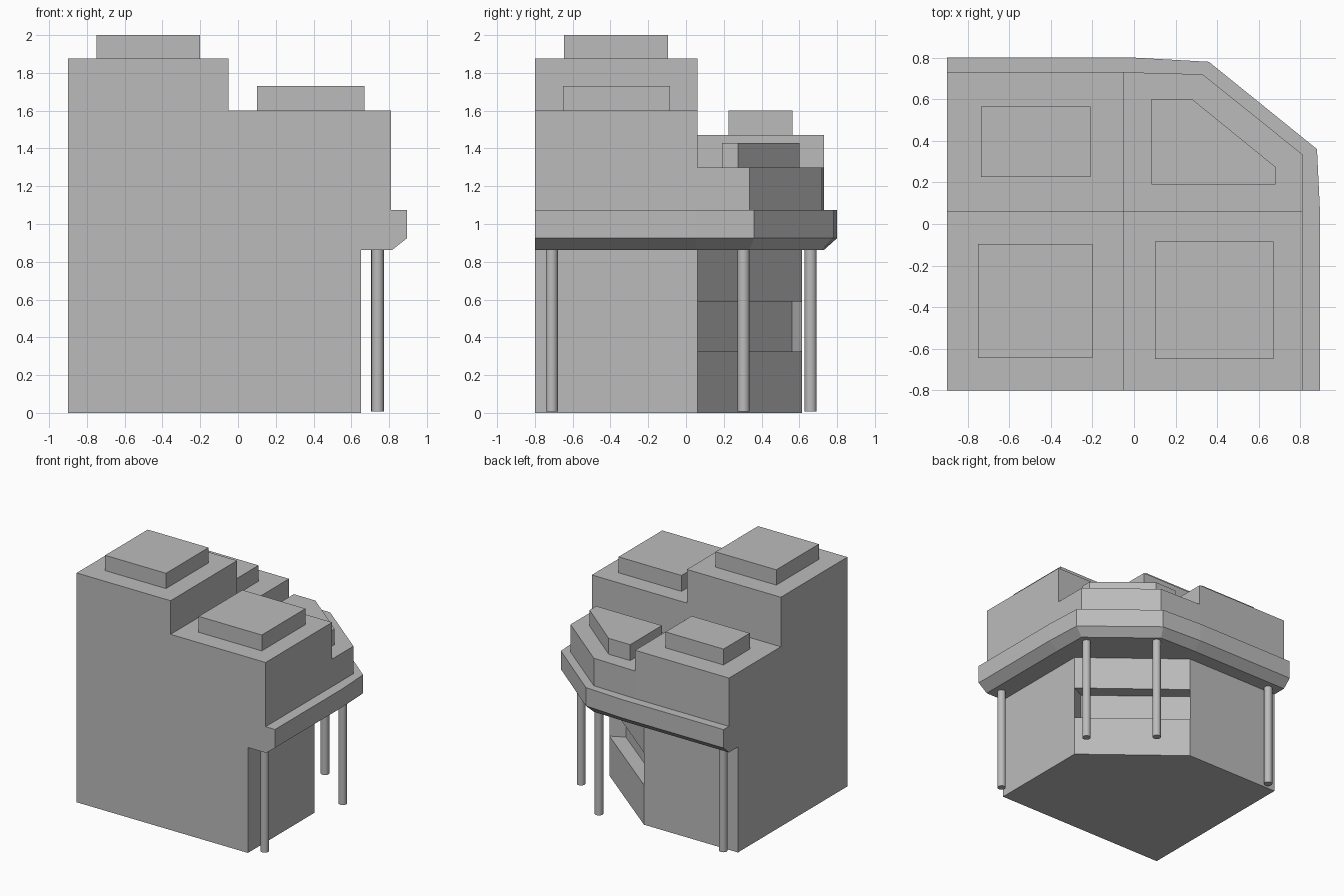
import bpy
import bmesh

cube = bpy.data.objects.get("Cube")
if cube:
    bpy.data.objects.remove(cube, do_unlink=True)

grey = bpy.data.materials.new("plain_grey")
grey.use_nodes = True
COLOUR = (0.5, 0.5, 0.5, 1)
grey.diffuse_color = COLOUR
grey.node_tree.nodes["Principled BSDF"].inputs["Base Color"].default_value = COLOUR


def loft(name, layers):
    """Solid through stacked outlines, given as (height, outline) from the bottom up."""
    bm = bmesh.new()
    rings = [[bm.verts.new((x, y, z)) for x, y in outline] for z, outline in layers]
    bm.faces.new(rings[0][::-1])
    bm.faces.new(rings[-1])
    for low, high in zip(rings, rings[1:]):
        n = len(low)
        for i in range(n):
            j = (i + 1) % n
            bm.faces.new((low[i], low[j], high[j], high[i]))
    # Flush sides of stacked outlines stay flat
    bmesh.ops.recalc_face_normals(bm, faces=bm.faces)
    mesh = bpy.data.meshes.new(name)
    bm.to_mesh(mesh)
    bm.free()
    mesh.materials.append(grey)
    obj = bpy.data.objects.new(name, mesh)
    bpy.context.collection.objects.link(obj)
    return obj


def prism(name, outline, z0, z1):
    return loft(name, [(z0, outline), (z1, outline)])


def rect(x0, x1, y0, y1):
    return [(x0, y0), (x1, y0), (x1, y1), (x0, y1)]


LEFT, FRONT = -0.9, -0.8        # flush party walls
MID_X, MID_Y = -0.05, 0.06      # lines dividing the four roof levels
SIDE, BACK = 0.81, 0.73         # upper storey street walls


# Ground floor with cut corner and a recessed counter
def ground_outline(dx=0, dy=0):
    corner = [(0.65, MID_Y), (MID_X, 0.615)]
    if dx or dy:
        a, b = corner
        corner = [a, (a[0] + dx, a[1] + dy), (b[0] + dx, b[1] + dy), b]
    return [(LEFT, FRONT), (0.65, FRONT)] + corner + [(LEFT, 0.615)]


prism("ground_floor_base", ground_outline(), 0, 0.325)
prism("ground_floor_counter", ground_outline(-0.11, -0.055), 0.325, 0.59)
prism("ground_floor_top", ground_outline(), 0.59, 0.87)

# Canopy band with chamfered underside
canopy_outer = [(LEFT, FRONT), (0.895, FRONT), (0.895, 0.05), (0.88, 0.36),
                (0.36, 0.78), (0, 0.8), (LEFT, 0.8)]
canopy_inner = [(LEFT, FRONT), (0.815, FRONT), (0.815, 0.05), (0.81, 0.335),
                (0.33, 0.72), (0, BACK), (LEFT, BACK)]
loft("canopy", [(0.862, canopy_inner), (0.925, canopy_outer), (1.075, canopy_outer)])

# Upper storey in four stepped blocks
prism("front_left_block", rect(LEFT, MID_X, FRONT, MID_Y), 1.07, 1.875)
prism("front_right_block", rect(MID_X, SIDE, FRONT, MID_Y), 1.07, 1.6)
prism("back_left_block", rect(LEFT, MID_X, MID_Y, BACK), 1.07, 1.47)
prism("back_corner_block", [(MID_X, MID_Y), (SIDE, MID_Y), (SIDE, 0.335),
                            (0.33, 0.72), (MID_X, BACK)], 1.07, 1.3)

# Raised roof slabs
prism("front_left_roof_slab", rect(-0.75, -0.2, -0.645, -0.095), 1.87, 2.0)
prism("front_right_roof_slab", rect(0.1, 0.67, -0.65, -0.085), 1.59, 1.73)
prism("back_left_roof_slab", rect(-0.735, -0.21, 0.225, 0.565), 1.46, 1.6)
prism("back_corner_roof_slab", [(0.085, 0.19), (0.68, 0.19), (0.68, 0.275),
                                (0.28, 0.6), (0.085, 0.6)], 1.29, 1.43)

# Columns under the canopy
for i, (x, y) in enumerate([(0.74, -0.71), (0.735, 0.305), (0.325, 0.66), (-0.8, 0.66)]):
    bpy.ops.mesh.primitive_cylinder_add(vertices=20, radius=0.032, depth=0.86,
                                        location=(x, y, 0.437))
    column = bpy.context.object
    column.name = f"column_{i + 1}"
    column.data.materials.append(grey)
    bpy.ops.object.shade_smooth_by_angle()
